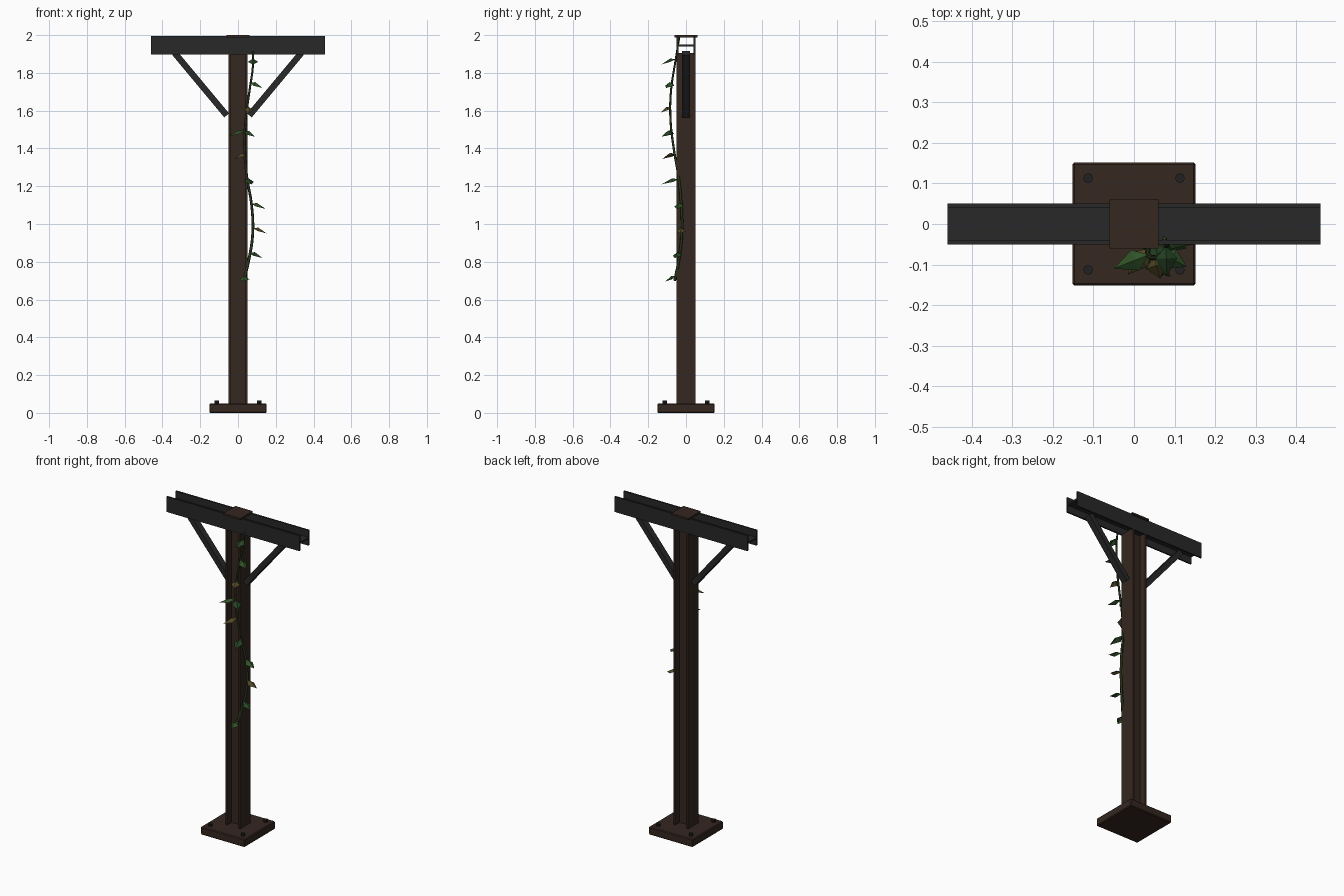
import bpy, bmesh, math
from mathutils import Vector, Matrix

if "Cube" in bpy.data.objects:
    bpy.data.objects.remove(bpy.data.objects["Cube"])


def material(name, rgb):
    m = bpy.data.materials.new(name)
    m.diffuse_color = (*rgb, 1)
    m.use_nodes = True
    m.node_tree.nodes["Principled BSDF"].inputs["Base Color"].default_value = m.diffuse_color
    return m


STEEL = material("dark_steel", (0.022, 0.021, 0.022))
RUST = material("rusty_steel", (0.035, 0.02, 0.014))
BOLT = material("bolt_steel", (0.015, 0.015, 0.016))
STEM = material("stem_green", (0.02, 0.035, 0.012))
LEAVES = [material("leaf_green", (0.03, 0.085, 0.02)),
          material("leaf_dark_green", (0.02, 0.06, 0.018)),
          material("leaf_olive", (0.085, 0.065, 0.02))]


def finish(name, bm, mat):
    bmesh.ops.recalc_face_normals(bm, faces=bm.faces)
    me = bpy.data.meshes.new(name)
    bm.to_mesh(me)
    bm.free()
    ob = bpy.data.objects.new(name, me)
    me.materials.append(mat)
    bpy.context.collection.objects.link(ob)
    return ob


def box(name, size, matrix, mat, bevel=0):
    bm = bmesh.new()
    bmesh.ops.create_cube(bm, size=1, matrix=matrix @ Matrix.Diagonal((*size, 1)))
    ob = finish(name, bm, mat)
    if bevel:
        mod = ob.modifiers.new("bevel", "BEVEL")
        mod.width, mod.segments = bevel, 1
    return ob


def h_beam(name, half_u, half_v, flange, web, length, matrix, mat):
    # H profile with flanges at +-u, extruded along local z
    a, w = half_u - flange, web / 2
    q = [(half_u, half_v), (a, half_v), (a, w)]
    pts = (q + [(-x, y) for x, y in reversed(q)]
           + [(-x, -y) for x, y in q] + [(x, -y) for x, y in reversed(q)])
    bm = bmesh.new()
    face = bm.faces.new([bm.verts.new((x, y, 0)) for x, y in pts])
    ext = bmesh.ops.extrude_face_region(bm, geom=[face])
    bmesh.ops.translate(bm, vec=(0, 0, length),
                        verts=[v for v in ext["geom"] if isinstance(v, bmesh.types.BMVert)])
    bm.transform(matrix)
    return finish(name, bm, mat)


T = Matrix.Translation

# Base plate and anchor bolts
box("base_plate", (0.304, 0.304, 0.05), T((0, 0, 0.025)), RUST, 0.005)
for sx in (-1, 1):
    for sy in (-1, 1):
        bm = bmesh.new()
        bmesh.ops.create_cone(bm, cap_ends=True, segments=8, radius1=0.012, radius2=0.012,
                              depth=0.022, matrix=T((sx * 0.113, sy * 0.113, 0.055)))
        finish("anchor_bolt", bm, BOLT)

# Post and top beam
h_beam("post", 0.05, 0.05, 0.01, 0.01, 1.86, T((0, 0, 0.045)), RUST)
along_x = Matrix(((0, 0, 1, -0.46), (1, 0, 0, 0), (0, 1, 0, 1.946), (0, 0, 0, 1)))
h_beam("top_beam", 0.05, 0.048, 0.01, 0.01, 0.92, along_x, STEEL)
box("cap_plate", (0.12, 0.12, 0.012), T((0, 0, 1.994)), RUST)

# Diagonal braces
for s in (-1, 1):
    a, b = Vector((s * 0.06, 0, 1.575)), Vector((s * 0.335, 0, 1.905))
    d = b - a
    rot = Matrix.Rotation(math.atan2(d.x, d.z), 4, "Y")
    box("brace", (0.033, 0.04, d.length), T((a + b) / 2) @ rot, STEEL)

# Climbing vine stem
path = [(.03, -.06, .70), (.055, -.04, .8), (.078, -.022, .95), (.072, -.025, 1.1),
        (.047, -.04, 1.25), (.034, -.065, 1.4), (.04, -.082, 1.55), (.06, -.08, 1.7),
        (.08, -.058, 1.85), (.075, -.035, 1.99)]
cu = bpy.data.curves.new("vine_stem", "CURVE")
cu.dimensions, cu.bevel_depth, cu.bevel_resolution = "3D", 0.008, 1
cu.resolution_u, cu.use_fill_caps = 4, True
sp = cu.splines.new("BEZIER")
sp.bezier_points.add(len(path) - 1)
for i, (bp, co) in enumerate(zip(sp.bezier_points, path)):
    bp.co = co
    bp.handle_left_type = bp.handle_right_type = "AUTO"
    bp.radius = 1.0 - 0.4 * i / len(path)
cu.materials.append(STEM)
bpy.context.collection.objects.link(bpy.data.objects.new("vine_stem", cu))


def stem_at(z):
    for p, q in zip(path, path[1:]):
        if z <= q[2]:
            return Vector(p).lerp(Vector(q), (z - p[2]) / (q[2] - p[2]))
    return Vector(path[-1])


# Folded leaves, given by their tips
tips = [(.03, -.11, .695), (.13, -.06, .82), (.152, -.03, .95), (.148, -.05, 1.08),
        (.07, -.13, 1.21), (-.015, -.125, 1.345), (-.05, -.11, 1.465), (.09, -.13, 1.462),
        (.065, -.135, 1.59), (.13, -.105, 1.72), (.08, -.13, 1.845)]
for i, tip in enumerate(tips):
    tip = Vector(tip)
    root = stem_at(tip.z + 0.028)
    d = tip - root
    side = d.cross(Vector((0, 0, 1))).normalized() * 0.027
    mid = root + d * 0.4 + Vector((0, 0, 0.014))
    drop = Vector((0, 0, -0.018))
    bm = bmesh.new()
    r, t, m, l, k = [bm.verts.new(c) for c in
                     (root, tip, mid, mid + side + drop, mid - side + drop)]
    for f in ((r, m, l), (m, t, l), (r, k, m), (m, k, t)):
        bm.faces.new(f)
    finish("leaf", bm, LEAVES[(0, 1, 2)[i % 3]])
